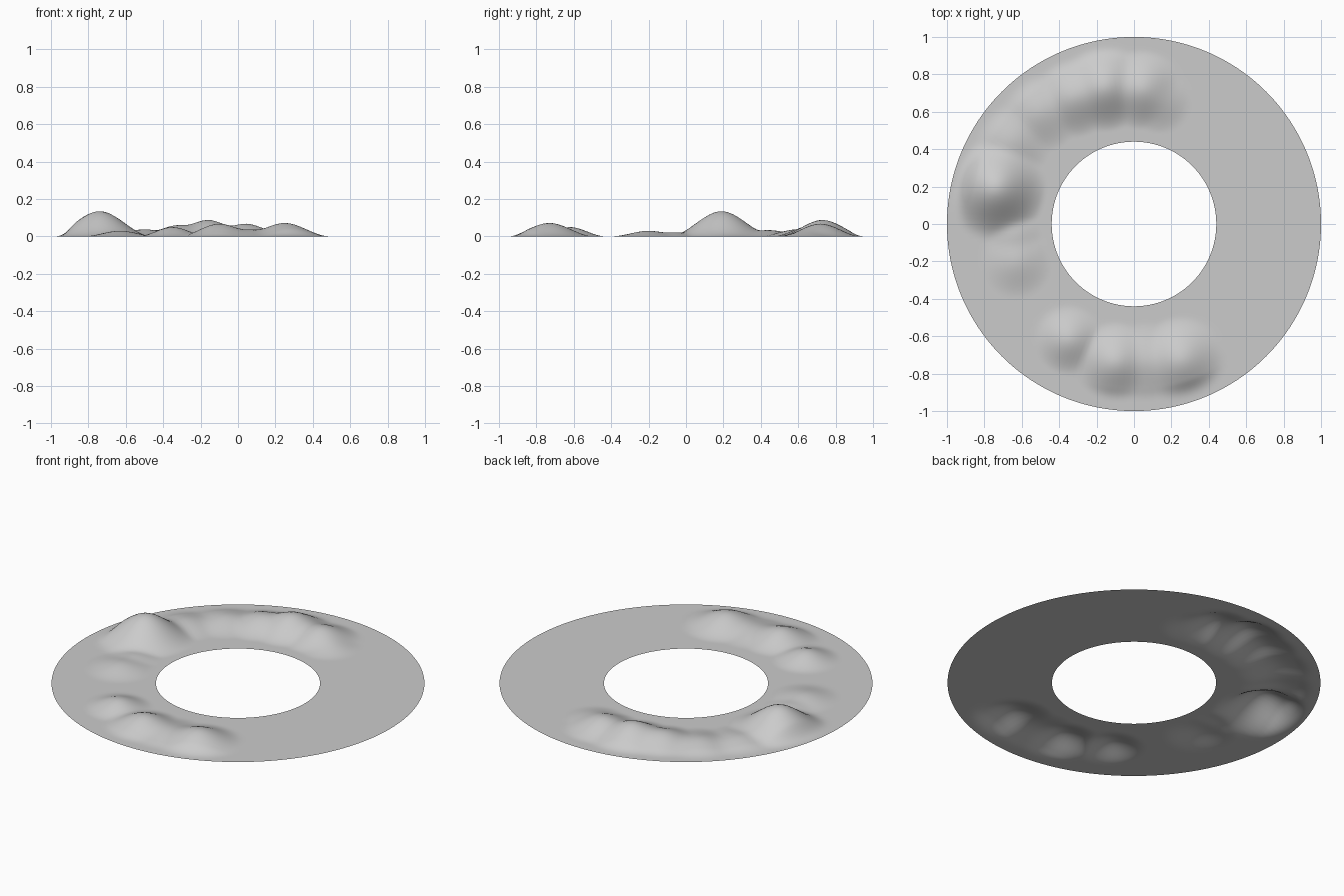
import bpy, bmesh, math

cube = bpy.data.objects.get("Cube")
if cube:
    bpy.data.objects.remove(cube, do_unlink=True)

OUTER, INNER = 1.0, 0.44
SEGMENTS, RINGS = 192, 48

# Hills: x, y, height, radius
HILLS = [
    (-0.74, 0.19, 0.135, 0.28),                                   # tall peak
    (-0.64, -0.06, 0.022, 0.16), (-0.63, -0.2, 0.03, 0.2),        # low left swell
    (-0.66, 0.44, 0.034, 0.22), (-0.5, 0.6, 0.038, 0.22),         # rear ridge
    (-0.32, 0.68, 0.06, 0.22), (-0.16, 0.73, 0.088, 0.24),
    (0.04, 0.72, 0.068, 0.22), (0.13, 0.66, 0.03, 0.18),
    (-0.35, -0.62, 0.05, 0.19), (-0.1, -0.74, 0.068, 0.22),       # front ridge
    (0.06, -0.74, 0.036, 0.22), (0.25, -0.73, 0.072, 0.24),
]


def smooth(t):
    t = max(0.0, min(1.0, t))
    return t * t * (3 - 2 * t)


def ground_height(x, y):
    total = sum((h * smooth(1 - math.hypot(x - cx, y - cy) / r)) ** 3
                for cx, cy, h, r in HILLS)
    radius = math.hypot(x, y)
    edge = smooth((OUTER - radius) / 0.12) * smooth((radius - INNER) / 0.1)
    return total ** (1 / 3) * edge


# Open ring sheet made of concentric loops
bm = bmesh.new()
loops = []
for i in range(RINGS + 1):
    radius = INNER + (OUTER - INNER) * i / RINGS
    loop = []
    for j in range(SEGMENTS):
        a = math.tau * j / SEGMENTS
        x, y = radius * math.cos(a), radius * math.sin(a)
        loop.append(bm.verts.new((x, y, ground_height(x, y))))
    loops.append(loop)
for a, b in zip(loops, loops[1:]):
    for j in range(SEGMENTS):
        k = (j + 1) % SEGMENTS
        bm.faces.new((a[j], b[j], b[k], a[k])).smooth = True

mesh = bpy.data.meshes.new("hilly_ring")
bm.to_mesh(mesh)
bm.free()
ring = bpy.data.objects.new("hilly_ring", mesh)
bpy.context.collection.objects.link(ring)

# Plain light grey
grey = bpy.data.materials.new("light_grey")
grey.use_nodes = True
colour = (0.6, 0.6, 0.6, 1)
grey.diffuse_color = colour
grey.node_tree.nodes["Principled BSDF"].inputs["Base Color"].default_value = colour
mesh.materials.append(grey)
